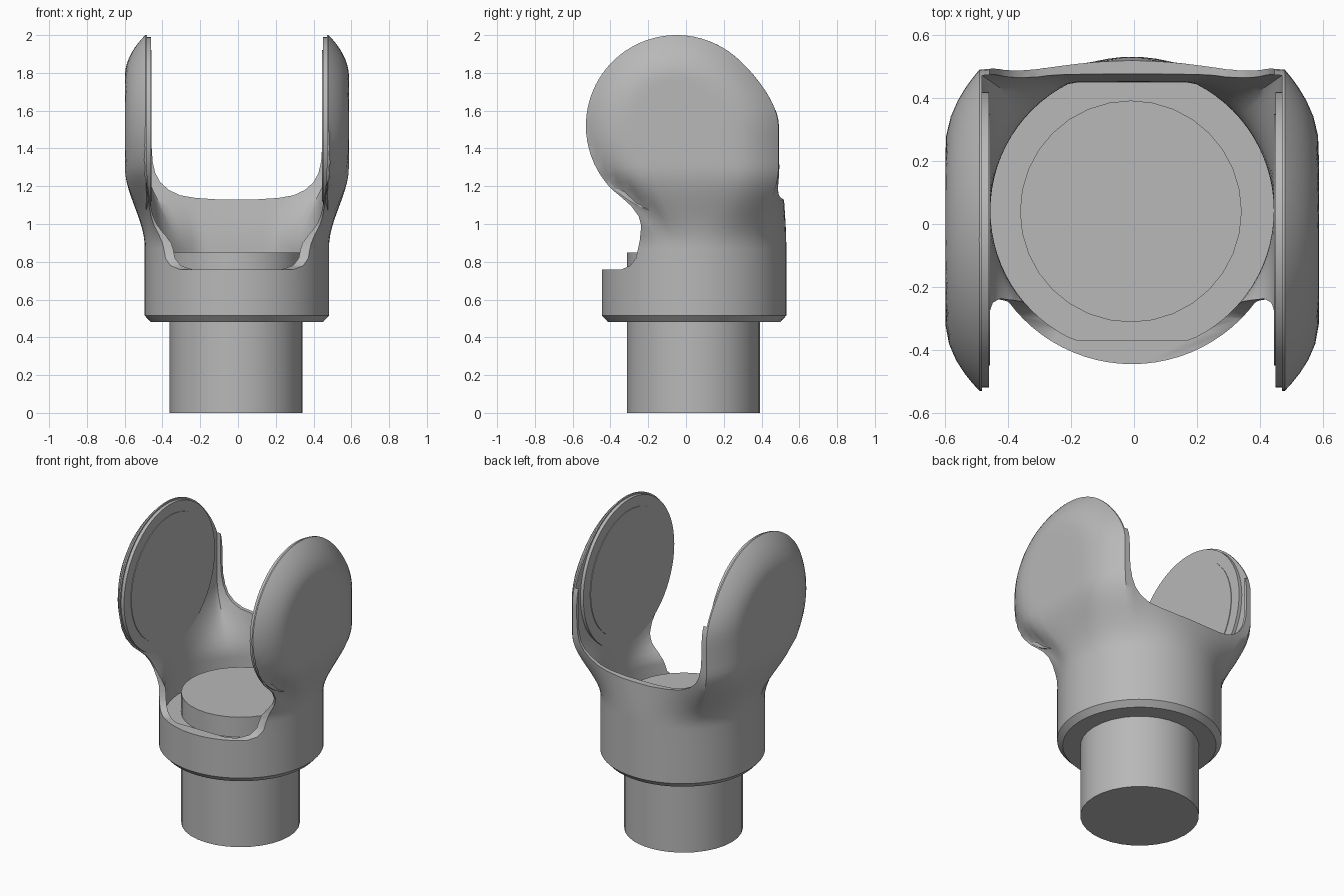
import bpy, bmesh, math
from mathutils import Vector

cube = bpy.data.objects.get("Cube")
if cube:
    bpy.data.objects.remove(cube, do_unlink=True)

grey = bpy.data.materials.new("light_grey")
grey.use_nodes = True
COLOUR = (0.48, 0.48, 0.48, 1)
grey.diffuse_color = COLOUR
grey.node_tree.nodes["Principled BSDF"].inputs["Base Color"].default_value = COLOUR

CX, CY = -0.006, 0.043          # axis of the socket
PY, PZ, PR = -0.05, 1.52, 0.48  # centre and radius of the side pads


def step(a, b, v):
    v = min(1, max(0, (v - a) / (b - a)))
    return v * v * (3 - 2 * v)


def finish(name, bm):
    bmesh.ops.recalc_face_normals(bm, faces=bm.faces)
    mesh = bpy.data.meshes.new(name)
    bm.to_mesh(mesh)
    bm.free()
    mesh.materials.append(grey)
    obj = bpy.data.objects.new(name, mesh)
    bpy.context.collection.objects.link(obj)
    return obj


def loft(name, rings):
    bm = bmesh.new()
    rows = [[bm.verts.new(p) for p in ring] for ring in rings]
    n = len(rows[0])
    for a, b in zip(rows, rows[1:]):
        for i in range(n):
            j = (i + 1) % n
            bm.faces.new((a[i], a[j], b[j], b[i]))
    bm.faces.new(rows[0])
    bm.faces.new(rows[-1])
    return finish(name, bm)


def activate(obj):
    bpy.ops.object.select_all(action="DESELECT")
    obj.select_set(True)
    bpy.context.view_layer.objects.active = obj


def smooth(obj, degrees=35):
    activate(obj)
    bpy.ops.object.shade_smooth_by_angle(angle=math.radians(degrees))


def carve(obj, cutter):
    cutter.hide_render = True
    activate(obj)
    mod = obj.modifiers.new("carve", "BOOLEAN")
    mod.operation = "DIFFERENCE"
    mod.solver = "EXACT"
    mod.object = cutter
    bpy.ops.object.modifier_apply(modifier=mod.name)
    bpy.data.objects.remove(cutter, do_unlink=True)


def section(z, radius, front, back, width, bow, low=-9, high=9):
    """Ring that morphs from a round socket into a four-sided yoke with height."""
    t = step(0.88, 1.3, z)
    n, ring = 20, []
    for side in range(4):
        for i in range(n):
            u = i / n
            a = math.radians(90 * (side + u) - 45)
            cx = radius * math.cos(a)
            cy = min(high, max(low, CY + radius * math.sin(a)))
            mid, half = (front + back) / 2, (back - front) / 2
            if side in (0, 2):
                s = 1 - side
                y = mid - s * half * math.cos(math.pi * u)
                x = s * width(y, z)
            else:
                s = 2 - side
                y = back if s > 0 else front
                x = s * width(y, z) * (1 - 2 * u)
                if s > 0:
                    y += bow * 4 * u * (1 - u)
            ring.append((CX + cx + (x - cx) * t, cy + (y - cy) * t, z))
    return ring


def back_reach(z):
    return 0.48 + 0.06 * step(1.9, 1.5, z)


def pad_width(y, z):
    """Domed outside of a pad: flat centre falling off to a thin rim."""
    q = (z - PZ) / PR
    if y > PY:
        r = math.hypot((y - PY) / back_reach(z), max(0, q))
    else:
        if q < 0:
            q *= step(PY, -0.4, y)
        r = math.hypot((y - PY) / PR, q)
    d = max(0, 1 - r) * PR
    return 0.485 + 0.108 * (1 - (1 - min(1, d / 0.22)) ** 2)


def yoke_ring(z):
    lift = math.sqrt(max(0, 1 - max(0, (z - PZ) / PR) ** 2))
    radius = 0.455 if z < 0.5 else 0.488
    return section(z, radius, PY - PR * lift, PY + back_reach(z) * lift, pad_width, 0.022)


def cavity_ring(z):
    return section(z, 0.45, -0.8, 0.472, lambda y, z: 0.476, 0.02, -0.37, 0.45)


def prism(name, outline, axis):
    """Extrude an outline right through the model along x or y."""
    def place(p, d):
        return (d, p[0], p[1]) if axis == "x" else (p[0] + CX, d, p[1])
    return loft(name, [[place(p, d) for p in outline] for d in (-1.2, 1.2)])


# Yoke: socket below, two domed arms above
levels = [0.48, 0.515, 0.65, 0.78, 0.87]
levels += [0.9 + 0.04 * i for i in range(16)]
levels += [PZ + PR * math.sin(math.radians(a)) for a in range(3, 88, 4)] + [1.9995]
yoke = loft("yoke", [yoke_ring(z) for z in levels])

# Hollow inside
hollow = [0.72, 0.87] + [0.9 + 0.04 * i for i in range(11)] + [2.2]
carve(yoke, loft("cavity_cutter", [cavity_ring(z) for z in hollow]))

# Front opening under the round pads
opening = [(-0.8, 0.76), (-0.34, 0.76), (-0.295, 0.78), (-0.265, 0.82), (-0.245, 0.91),
           (-0.237, 0.99), (-0.25, 1.04), (-0.29, 1.095), (-0.34, 1.14)]
for a in range(225, 179, -5):
    a = math.radians(a)
    opening.append((PY + PR * math.cos(a), PZ + PR * math.sin(a)))
opening.append((-0.8, PZ))
carve(yoke, prism("opening_cutter", opening, "x"))

# Saddle between the arms
half = [(0.1, 1.13), (0.22, 1.138), (0.3, 1.152), (0.36, 1.18), (0.405, 1.22),
        (0.432, 1.27), (0.446, 1.33), (0.452, 1.42), (0.455, 2.3)]
saddle = half + [(-x, z) for x, z in reversed(half)]
carve(yoke, prism("saddle_cutter", saddle, "y"))
smooth(yoke)


def disc(name, radius, centre, start, end, axis, sides):
    """Closed cylinder along x or z."""
    rings = []
    for d in (start, end):
        ring = []
        for i in range(sides):
            a = math.tau * i / sides
            u, v = radius * math.cos(a), radius * math.sin(a)
            ring.append((d, centre[0] + u, centre[1] + v) if axis == "x"
                        else (centre[0] + u, centre[1] + v, d))
        rings.append(ring)
    smooth(loft(name, rings))


# Peg through the socket floor
disc("peg", 0.352, (-0.01, 0.04), 0, 0.85, "z", 32)

# Inner facing discs on both arms
for name, s in (("left", 1), ("right", -1)):
    disc(name + "_facing_disc", 0.47, (PY, PZ), CX + s * 0.455, CX + s * 0.482, "x", 64)
    disc(name + "_facing_inlay", 0.4, (PY, PZ), CX + s * 0.451, CX + s * 0.458, "x", 64)
